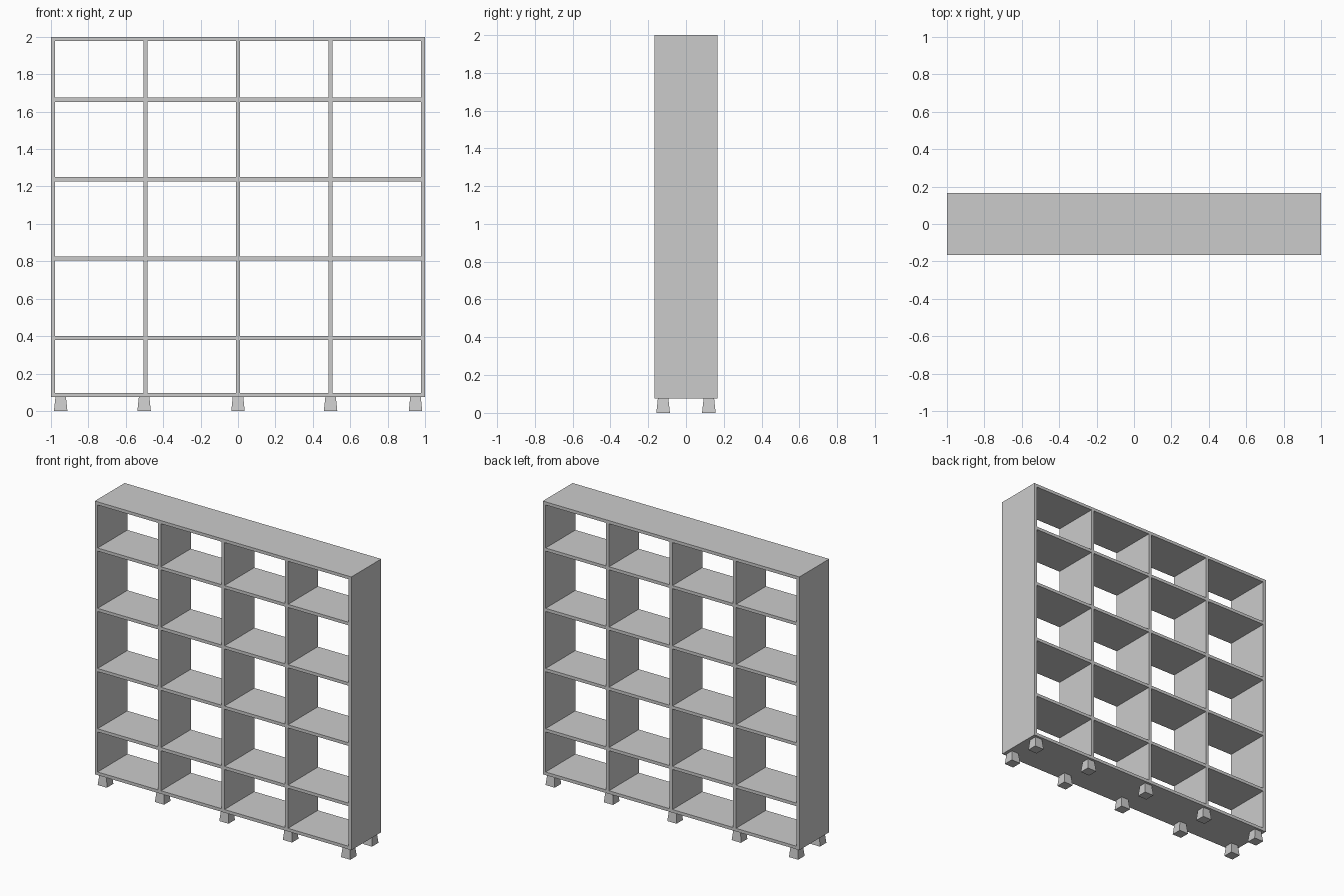
import bpy, bmesh

if "Cube" in bpy.data.objects:
    bpy.data.objects.remove(bpy.data.objects["Cube"])

W, D, H = 2.0, 0.332, 2.0   # overall size
FOOT = 0.075                # foot height
T = 0.022                   # board thickness


def add_object(name, bm):
    mesh = bpy.data.meshes.new(name)
    bm.to_mesh(mesh)
    bm.free()
    obj = bpy.data.objects.new(name, mesh)
    bpy.context.collection.objects.link(obj)
    return obj


def board(name, x0, x1, z0, z1):
    """Full-depth box between the given x and z limits."""
    bm = bmesh.new()
    bmesh.ops.create_cube(bm, size=1)
    bmesh.ops.scale(bm, verts=bm.verts, vec=(x1 - x0, D, z1 - z0))
    bmesh.ops.translate(bm, verts=bm.verts, vec=((x0 + x1) / 2, 0, (z0 + z1) / 2))
    return add_object(name, bm)


def foot(name, x, y, top=0.028, bottom=0.036):
    """Square block that widens towards the floor."""
    bm = bmesh.new()
    bmesh.ops.create_cube(bm, size=2)
    for v in bm.verts:
        half = top if v.co.z > 0 else bottom
        v.co = (x + v.co.x * half, y + v.co.y * half, FOOT if v.co.z > 0 else 0)
    return add_object(name, bm)


# Side panels, full height
board("side_panel_left", -W / 2, -W / 2 + T, FOOT, H)
board("side_panel_right", W / 2 - T, W / 2, FOOT, H)

# Top and bottom boards between the sides
inner = W / 2 - T
board("top_board", -inner, inner, H - T, H)
board("bottom_board", -inner, inner, FOOT, FOOT + T)

# Upright dividers
dividers = [-0.495, 0.0, 0.495]
for i, x in enumerate(dividers):
    board(f"divider_{i + 1}", x - T / 2, x + T / 2, FOOT + T, H - T)

# Shelves fitted between neighbouring uprights
uprights = [-W / 2 + T / 2] + dividers + [W / 2 - T / 2]
for row, z in enumerate([0.39, 0.815, 1.239, 1.664]):
    for col in range(4):
        board(f"shelf_{row + 1}_{col + 1}", uprights[col] + T / 2,
              uprights[col + 1] - T / 2, z - T / 2, z + T / 2)

# Two rows of feet
for side, y in (("front", -0.121), ("back", 0.121)):
    for i, x in enumerate([-0.948, -0.502, 0.0, 0.495, 0.949]):
        foot(f"{side}_foot_{i + 1}", x, y)
